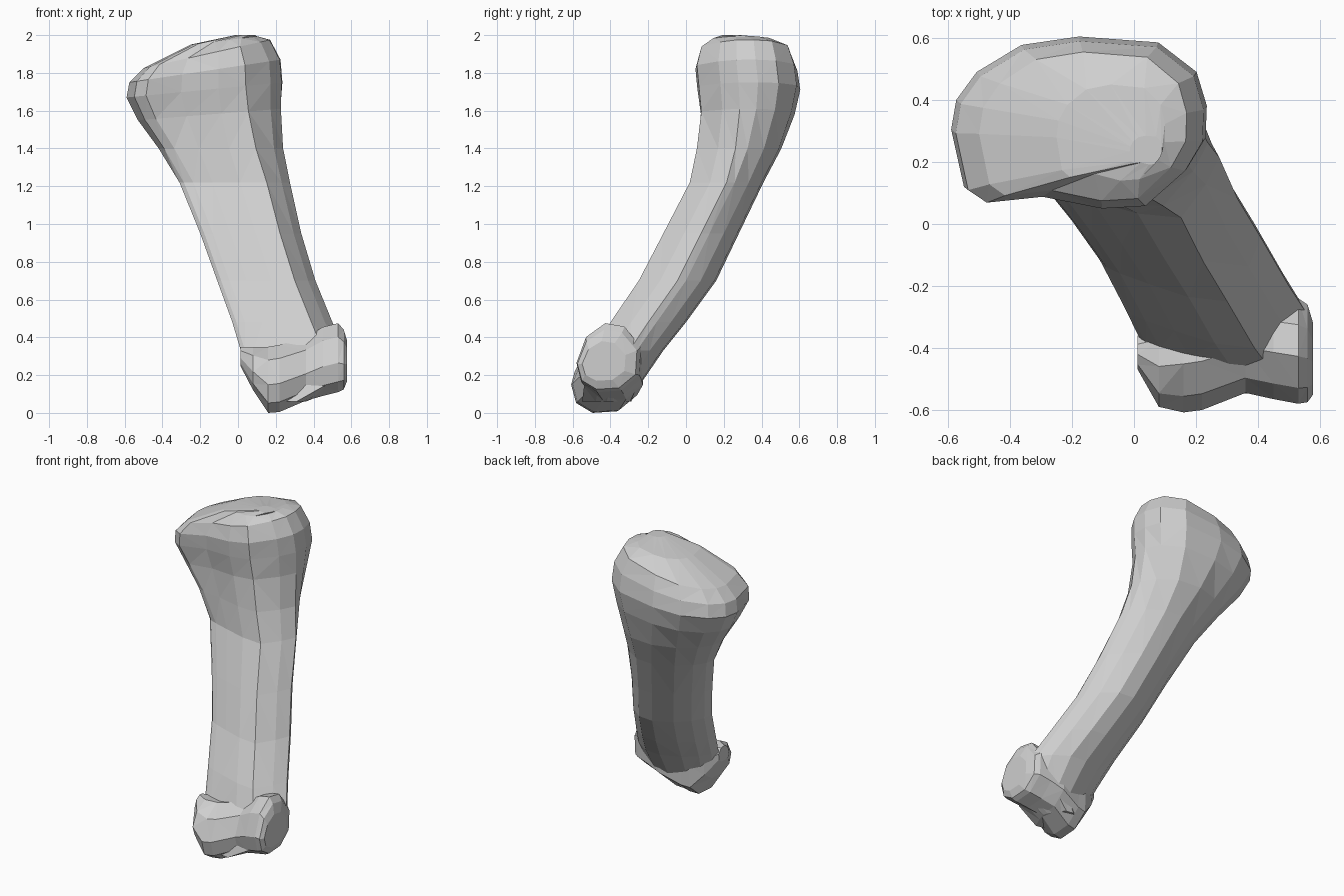
import bpy, bmesh

bone = bpy.data.materials.new("light grey bone")
bone.diffuse_color = (0.62, 0.62, 0.62, 1)


def loft(name, rings):
    """Skin a list of equal-length point rings and close both ends."""
    bm = bmesh.new()
    loops = [[bm.verts.new(p) for p in ring] for ring in rings]
    n = len(loops[0])
    for a, b in zip(loops, loops[1:]):
        for i in range(n):
            j = (i + 1) % n
            bm.faces.new((a[i], a[j], b[j], b[i]))
    bm.faces.new(loops[0][::-1])
    bm.faces.new(loops[-1])
    bmesh.ops.triangulate(bm, faces=bm.faces[:])
    bmesh.ops.recalc_face_normals(bm, faces=bm.faces[:])
    mesh = bpy.data.meshes.new(name)
    bm.to_mesh(mesh)
    bm.free()
    mesh.materials.append(bone)
    obj = bpy.data.objects.new(name, mesh)
    bpy.context.collection.objects.link(obj)
    return obj


# Unit cross-sections: wide head with a dented front, shaft with a flat front
head = [(-1, -.1), (-.96, .25), (-.8, .58), (-.45, .9), (0, 1), (.62, .93),
        (.92, .58), (1, .18), (.99, -.2), (.85, -.55), (.53, -.97),
        (.18, -1), (-.3, -.86), (-.75, -.93), (-.9, -.78)]
shaft = [(-1, -.35), (-.96, -.02), (-.8, .35), (-.5, .72), (-.05, 1),
         (.35, .95), (.7, .6), (.92, .22), (1, 0), (.85, -.45), (.58, -1),
         (.1, -.93), (-.4, -.72), (-.75, -.56), (-.92, -.46)]

# height, x range, y range, sideways tilt, head share
sections = [
    (0.06, .12, .36, -.55, -.29, 0, 0),
    (0.14, .08, .55, -.54, -.25, 0, 0),
    (0.33, .015, .565, -.48, -.12, 0, 0),
    (0.48, -.03, .50, -.40, .00, 0, 0),
    (0.70, -.11, .41, -.25, .16, 0, 0),
    (0.95, -.20, .335, -.12, .28, 0, 0),
    (1.22, -.31, .275, .02, .41, 0, 0),
    (1.40, -.42, .24, .055, .505, 0, .4),
    (1.58, -.53, .23, .075, .575, .03, .8),
    (1.71, -.59, .235, .06, .605, .04, 1),
    (1.81, -.575, .225, .05, .59, .06, 1),
    (1.90, -.50, .17, .075, .555, .075, 1),
    (1.972, -.25, .10, .14, .45, .022, 1),
]
rings = []
for z, x0, x1, y0, y1, tilt, w in sections:
    ring = []
    for (hu, hv), (su, sv) in zip(head, shaft):
        u, v = hu * w + su * (1 - w), hv * w + sv * (1 - w)
        ring.append(((x0 + x1) / 2 + u * (x1 - x0) / 2,
                     (y0 + y1) / 2 + v * (y1 - y0) / 2, z + tilt * u))
    rings.append(ring)
# raised middle of the upper joint surface
rings.append([(.04 + (x + .07) * .3, .24 + (y - .3) * .3, 2.0)
              for x, y, z in rings[-1]])
loft("shaft_and_upper_head", rings)

# Lower joint: two rounded lobes with a saddle between, skinned across x
lobe = [(-1, -.15), (-.85, -.7), (-.35, -1), (.4, -.95), (.95, -.5),
        (1, .3), (.5, .9), (-.1, 1), (-.7, .6)]
stations = [
    (0.012, -.47, -.36, .25, .35),
    (0.08, -.59, -.30, .12, .35),
    (0.16, -.608, -.26, .00, .35),
    (0.22, -.60, -.25, .005, .36),
    (0.36, -.545, -.22, .065, .40),
    (0.45, -.565, -.23, .09, .455),
    (0.53, -.58, -.24, .11, .475),
    (0.56, -.575, -.26, .125, .44),
    (0.578, -.55, -.32, .17, .38),
]
loft("lower_joint", [[(x, (y0 + y1) / 2 + u * (y1 - y0) / 2,
                       (z0 + z1) / 2 + v * (z1 - z0) / 2) for u, v in lobe]
                     for x, y0, y1, z0, z1 in stations])
